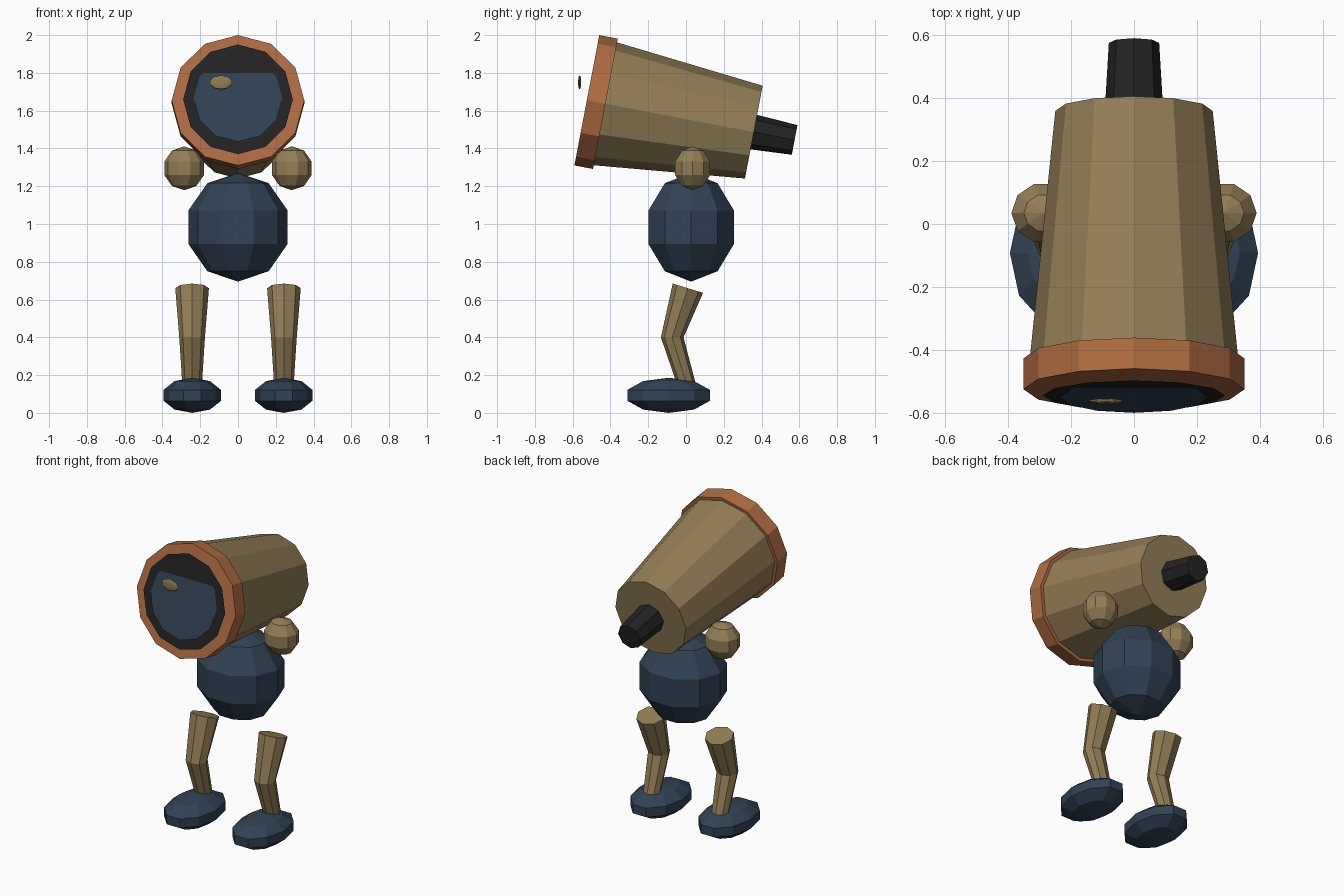
import bpy, bmesh, math
from mathutils import Vector

if "Cube" in bpy.data.objects:
    bpy.data.objects.remove(bpy.data.objects["Cube"])


def material(name, r, g, b):
    m = bpy.data.materials.new(name)
    m.diffuse_color = [((c / 255 + 0.055) / 1.055) ** 2.4 for c in (r, g, b)] + [1]
    m.use_nodes = True
    m.node_tree.nodes["Principled BSDF"].inputs["Base Color"].default_value = m.diffuse_color
    return m


TAN = material("tan", 147, 126, 85)
COPPER = material("copper", 176, 109, 65)
BLUE = material("navy_blue", 49, 66, 85)
BLACK = material("black", 35, 35, 35)


def finish(name, bm, mat):
    mesh = bpy.data.meshes.new(name)
    bm.to_mesh(mesh)
    bm.free()
    mesh.materials.append(mat)
    ob = bpy.data.objects.new(name, mesh)
    bpy.context.collection.objects.link(ob)
    return ob


def loft(name, mat, sides, rings):
    """Skin rings of (centre, x radius, second radius, elevation of second axis)."""
    bm = bmesh.new()
    loops = []
    for centre, rx, rv, elev in rings:
        e = math.radians(elev)
        v = Vector((0, math.cos(e), math.sin(e)))
        loop = []
        for i in range(sides):
            a = math.tau * i / sides
            loop.append(bm.verts.new(Vector(centre) + v * rv * math.cos(a)
                                     + Vector((rx * math.sin(a), 0, 0))))
        loops.append(loop)
    bm.faces.new(loops[0][::-1])
    for a, b in zip(loops, loops[1:]):
        for i in range(sides):
            j = (i + 1) % sides
            bm.faces.new((a[i], a[j], b[j], b[i]))
    if len(loops) > 1:
        bm.faces.new(loops[-1])
        bmesh.ops.recalc_face_normals(bm, faces=bm.faces)
    return finish(name, bm, mat)


def ball(name, mat, centre, radii, segments=10):
    """Low-poly ellipsoid with a corner column on the y axis."""
    bm = bmesh.new()
    bmesh.ops.create_uvsphere(bm, u_segments=segments, v_segments=5, radius=1)
    for v in bm.verts:
        x, y, z = v.co
        v.co = Vector((-y * radii[0], x * radii[1], z * radii[2])) + Vector(centre)
    return finish(name, bm, mat)


# Tilted telescope head: stations measured along its axis
TILT = 10.8
FRONT = Vector((0, -0.525, 1.655))
AXIS = Vector((0, math.cos(math.radians(TILT)), -math.sin(math.radians(TILT))))


def station(t, r):
    return (FRONT + AXIS * t, r, r, 90 - TILT)


loft("barrel", TAN, 12, [station(0.06, 0.335), station(0.90, 0.25)])
loft("front_rim", COPPER, 12, [station(0, 0.351), station(0.10, 0.351)])
loft("eyepiece", BLACK, 8, [station(0.88, 0.094), station(1.12, 0.08)])

# Lens: blue disc tilted through the black one, so its top is hidden as by a lid
loft("lens_surround", BLACK, 12, [((0, -0.5445, 1.66), 0.29, 0.294, 80.7)])
loft("lens", BLUE, 12, [((0, -0.5505, 1.665), 0.235, 0.235, 77.9)])
ball("lens_glint", TAN, (-0.09, -0.563, 1.75), (0.06, 0.009, 0.037))

# Body
ball("body", BLUE, (0, 0.0275, 0.983), (0.276, 0.25, 0.288))

# Paired limbs
for side, s in (("left", -1), ("right", 1)):
    ball(side + "_hand", TAN, (0.285 * s, 0.035, 1.295), (0.11, 0.102, 0.116))
    loft(side + "_leg", TAN, 8, [
        ((0.243 * s, 0.010, 0.660), 0.089, 0.084, -17),
        ((0.243 * s, -0.073, 0.400), 0.068, 0.060, 0),
        ((0.243 * s, 0.003, 0.150), 0.052, 0.048, 12)])
    ball(side + "_foot", BLUE, (0.242 * s, -0.092, 0.093), (0.160, 0.242, 0.093))
